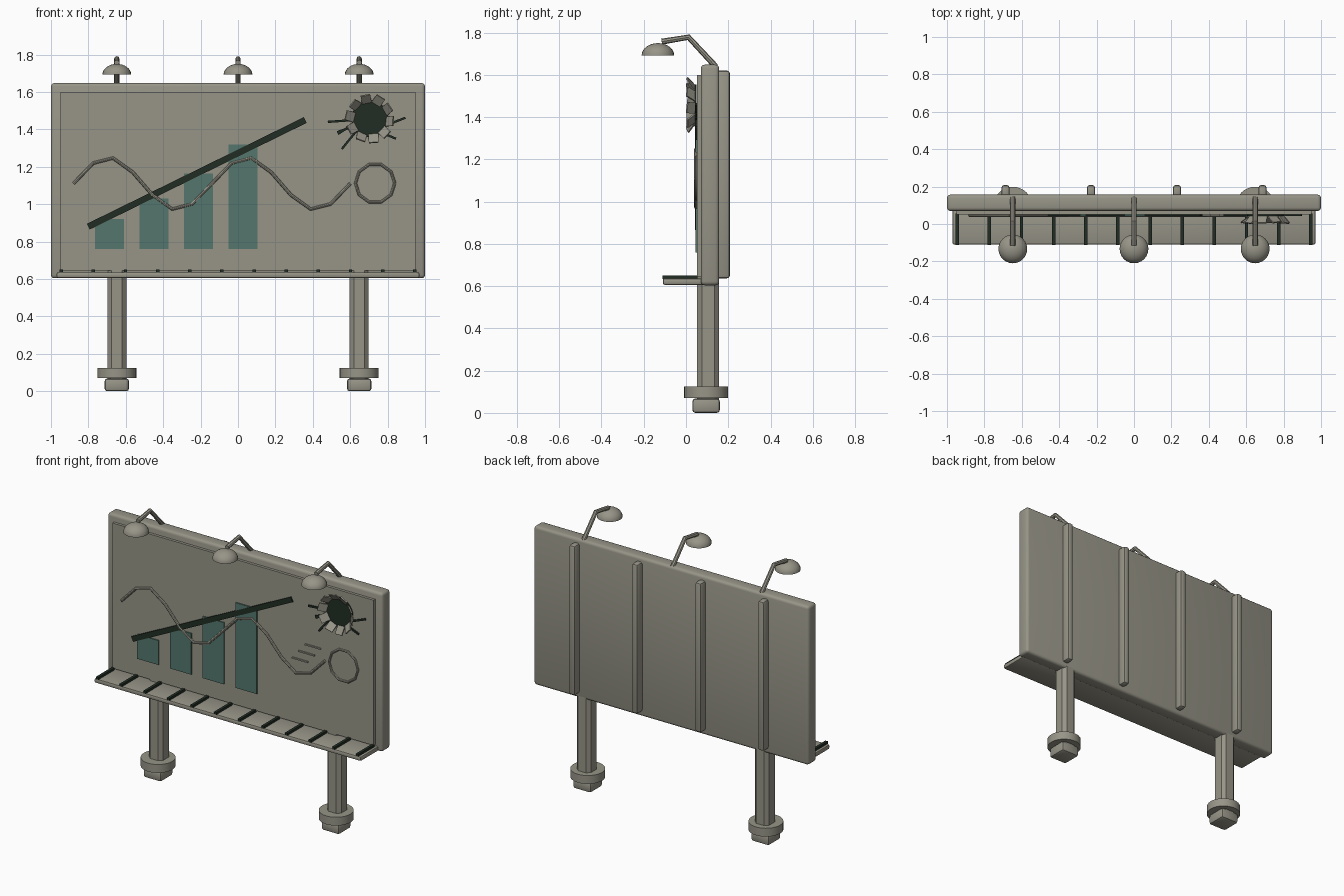
import bpy, bmesh, math
from mathutils import Vector, Matrix

cube = bpy.data.objects.get("Cube")
if cube:
    bpy.data.objects.remove(cube, do_unlink=True)


def material(name, colour):
    m = bpy.data.materials.new(name)
    m.use_nodes = True
    m.diffuse_color = (*colour, 1)
    m.node_tree.nodes["Principled BSDF"].inputs["Base Color"].default_value = (*colour, 1)
    return m


STONE = material("warm grey", (0.31, 0.30, 0.245))
TEAL = material("chart teal", (0.088, 0.18, 0.15))
DARK = material("dark green", (0.015, 0.026, 0.017))


def finish(ob, mat, smooth):
    ob.data.materials.clear()
    ob.data.materials.append(mat)
    if smooth:
        bpy.ops.object.select_all(action='DESELECT')
        ob.select_set(True)
        bpy.context.view_layer.objects.active = ob
        bpy.ops.object.shade_smooth_by_angle(angle=math.radians(40))
    return ob


def from_bmesh(name, bm, mat, smooth=False):
    me = bpy.data.meshes.new(name)
    bm.to_mesh(me)
    bm.free()
    ob = bpy.data.objects.new(name, me)
    bpy.context.collection.objects.link(ob)
    return finish(ob, mat, smooth)


def box(name, x, y, z, mat=STONE, bevel=0, segments=2, vertical=False):
    """Box from (low, high) ranges, optionally with bevelled edges."""
    bm = bmesh.new()
    bmesh.ops.create_cube(bm, size=1)
    for v in bm.verts:
        v.co = [(a + b) / 2 + c * (b - a) for (a, b), c in zip((x, y, z), v.co)]
    if bevel:
        edges = [e for e in bm.edges
                 if not vertical or abs(e.verts[0].co.z - e.verts[1].co.z) > 0.01]
        bmesh.ops.bevel(bm, geom=edges, offset=bevel, segments=segments,
                        affect='EDGES', profile=0.5)
    return from_bmesh(name, bm, mat, bevel and not vertical)


def disc(name, centre, radius, depth, axis, mat, sides=32):
    bm = bmesh.new()
    turn = Matrix.Rotation(math.pi / 2, 4, 'X') if axis == 'Y' else Matrix()
    bmesh.ops.create_cone(bm, cap_ends=True, segments=sides, radius1=radius, radius2=radius,
                          depth=depth, matrix=Matrix.Translation(centre) @ turn)
    return from_bmesh(name, bm, mat, True)


def tube(name, points, radius, mat=STONE, closed=False):
    cu = bpy.data.curves.new(name, 'CURVE')
    cu.dimensions = '3D'
    cu.bevel_depth, cu.bevel_resolution, cu.use_fill_caps = radius, 2, True
    sp = cu.splines.new('POLY')
    sp.points.add(len(points) - 1)
    for p, co in zip(sp.points, points):
        p.co = (*co, 1)
    sp.use_cyclic_u = closed
    ob = bpy.data.objects.new(name, cu)
    bpy.context.collection.objects.link(ob)
    bpy.ops.object.select_all(action='DESELECT')
    ob.select_set(True)
    bpy.context.view_layer.objects.active = ob
    bpy.ops.object.convert(target='MESH')
    return finish(bpy.context.object, mat, True)


def strip(name, start, end, width, y, mat, depth=0.008):
    """Flat bar on the panel running between two (x, z) points."""
    a, b = Vector((start[0], y, start[1])), Vector((end[0], y, end[1]))
    d = b - a
    bm = bmesh.new()
    bmesh.ops.create_cube(bm, size=1, matrix=Matrix.Translation((a + b) / 2)
                          @ Matrix.Rotation(-math.atan2(d.z, d.x), 4, 'Y')
                          @ Matrix.Diagonal((d.length, depth, width, 1)))
    return from_bmesh(name, bm, mat)


# Board body and raised front panel
box("board", (-1, 1), (0.07, 0.157), (0.604, 1.648), bevel=0.018, segments=3)
box("front_panel", (-0.95, 0.95), (0.052, 0.08), (0.645, 1.6))

# Back ribs
for i, rx in enumerate((-0.687, -0.23, 0.23, 0.687)):
    box(f"back_rib_{i}", (rx - 0.022, rx + 0.022), (0.14, 0.208), (0.637, 1.62), bevel=0.014)

# Posts with collars and feet
for side, px in (("right", -0.648), ("left", 0.648)):
    box(f"{side}_post", (px - 0.051, px + 0.051), (0.053, 0.156), (0.04, 0.646),
        bevel=0.022, segments=1, vertical=True)
    disc(f"{side}_post_collar", (px, 0.095, 0.097), 0.104, 0.055, 'Z', STONE)
    box(f"{side}_foot", (px - 0.065, px + 0.065), (0.03, 0.16), (0, 0.068), bevel=0.014)

# Walkway and its dark slats
box("walkway", (-0.97, 0.97), (-0.11, 0.09), (0.606, 0.636), bevel=0.009)
for i in range(12):
    sx = -0.945 + i * 1.89 / 11
    box(f"walkway_slat_{i}", (sx - 0.009, sx + 0.009), (-0.112, 0.055), (0.634, 0.651), DARK)

# Lamps: bent arm and domed shade
for name, lx in (("right", -0.648), ("middle", 0), ("left", 0.648)):
    tube(f"{name}_lamp_arm", [(lx, 0.14, 1.64), (lx, 0.012, 1.778), (lx, -0.115, 1.757)], 0.014)
    bm = bmesh.new()
    bmesh.ops.create_uvsphere(bm, u_segments=24, v_segments=16, radius=1)
    bmesh.ops.bisect_plane(bm, geom=bm.verts[:] + bm.edges[:] + bm.faces[:],
                           plane_co=(0, 0, 0), plane_no=(0, 0, -1), clear_outer=True)
    bmesh.ops.holes_fill(bm, edges=[e for e in bm.edges if e.is_boundary])
    bm.transform(Matrix.Translation((lx, -0.133, 1.692)) @ Matrix.Diagonal((0.077, 0.077, 0.058, 1)))
    from_bmesh(f"{name}_lamp_shade", bm, STONE, True)

# Bar chart and trend line
for i, top in enumerate((0.92, 1.03, 1.165, 1.32)):
    bx = -0.765 + i * 0.2385
    box(f"chart_bar_{i}", (bx, bx + 0.155), (0.044, 0.0525), (0.76, top), TEAL)
strip("trend_line", (-0.80, 0.88), (0.36, 1.45), 0.034, 0.046, DARK, 0.009)

# Wavy line, ring and dashes
tube("wavy_line", [(-0.88 + 1.48 * t / 14, 0.047, 1.11 + 0.14 * math.sin(4 * math.pi * t / 14))
                   for t in range(15)], 0.009)
tube("ring", [(0.733 + 0.105 * math.cos(math.tau * k / 10), 0.05,
               1.112 + 0.105 * math.sin(math.tau * k / 10)) for k in range(10)], 0.008, closed=True)
for i in range(3):
    dx, dz = 0.36 + i * 0.047, 1.067 + i * 0.056
    strip(f"dash_{i}", (dx, dz), (dx + 0.115, dz), 0.009, 0.048, STONE)

# Burst hole: dark disc, cracks and petals curling outward
HUB = Vector((0.705, 0, 1.457))
disc("burst_hole", (HUB.x, 0.046, HUB.z), 0.098, 0.009, 'Y', DARK)
for i, (a, b) in enumerate((((0.62, 1.45), (0.48, 1.44)), ((0.63, 1.44), (0.535, 1.375)),
                            ((0.64, 1.40), (0.555, 1.295)), ((0.80, 1.425), (0.895, 1.462)),
                            ((0.76, 1.385), (0.845, 1.35)), ((0.63, 1.42), (0.53, 1.385)))):
    strip(f"crack_{i}", a, b, 0.012, 0.047, DARK)
for k in range(10):
    bm = bmesh.new()
    bmesh.ops.create_cube(bm, size=1, matrix=Matrix.Translation(HUB + Vector((0, 0.025, 0)))
                          @ Matrix.Rotation(math.tau * (k + 0.2) / 10, 4, 'Y')
                          @ Matrix.Translation((0.107, 0, 0))
                          @ Matrix.Rotation(math.radians(-48 + 6 * (k % 3)), 4, 'Z')
                          @ Matrix.Rotation(math.radians(8 * (k % 3 - 1)), 4, 'Y')
                          @ Matrix.Diagonal((0.056, 0.008, 0.052, 1)))
    from_bmesh(f"burst_petal_{k}", bm, STONE)
